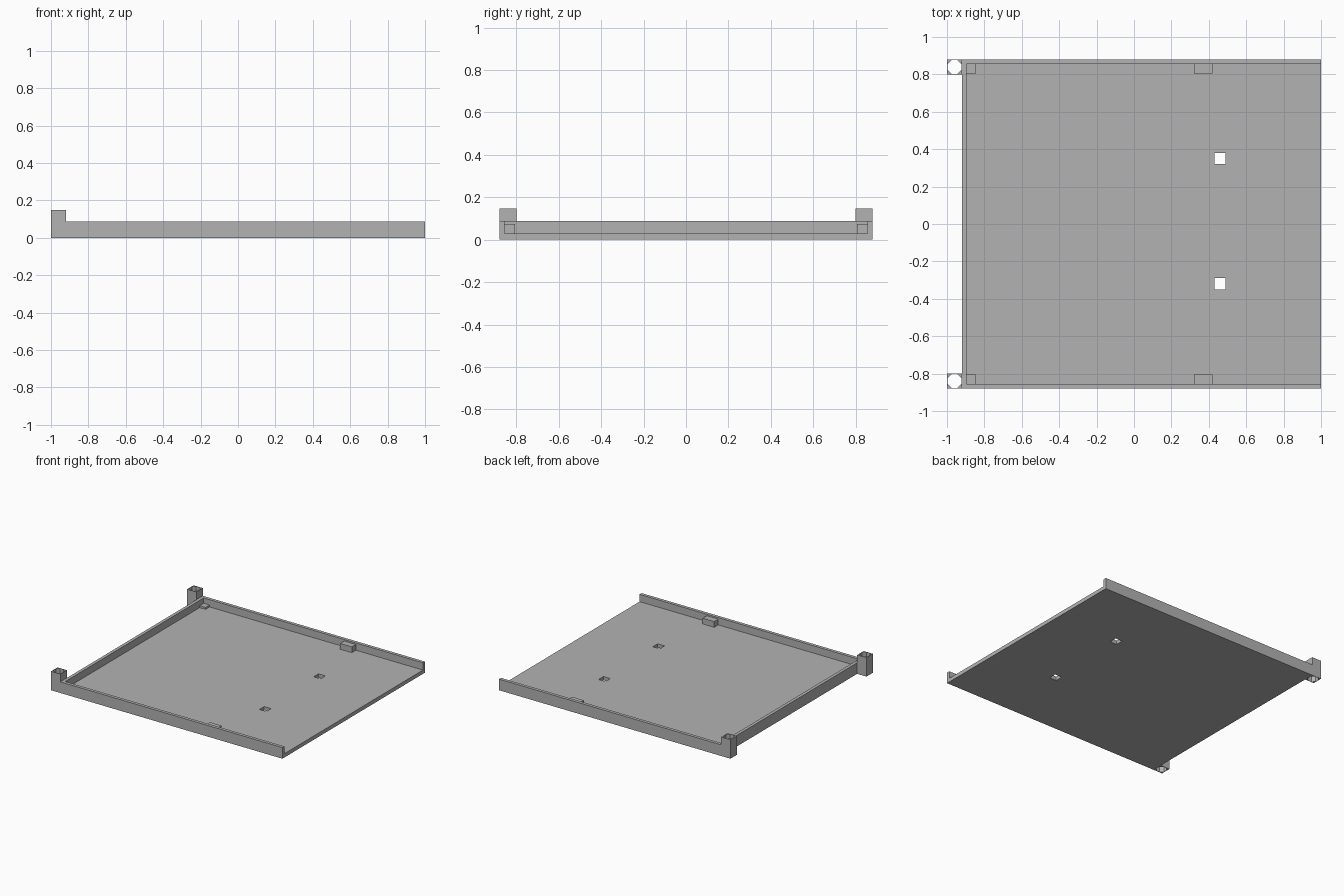
import bpy
import math

default = bpy.data.objects.get("Cube")
if default:
    bpy.data.objects.remove(default, do_unlink=True)

grey = bpy.data.materials.new("plain grey")
grey.use_nodes = True
colour = (0.45, 0.45, 0.45, 1)
grey.diffuse_color = colour
grey.node_tree.nodes["Principled BSDF"].inputs["Base Color"].default_value = colour


def box(name, low, high):
    """Box between two opposite corners."""
    bpy.ops.mesh.primitive_cube_add(size=1)
    ob = bpy.context.object
    ob.name = name
    for v in ob.data.vertices:
        v.co = [h if c > 0 else l for c, l, h in zip(v.co, low, high)]
    ob.data.materials.append(grey)
    return ob


def cut(ob, cutter):
    """Subtract a cutter, then discard it."""
    cutter.hide_render = True
    mod = ob.modifiers.new("cut", "BOOLEAN")
    mod.operation = "DIFFERENCE"
    mod.solver = "EXACT"
    mod.object = cutter
    bpy.context.view_layer.objects.active = ob
    bpy.ops.object.modifier_apply(modifier=mod.name)
    bpy.data.objects.remove(cutter, do_unlink=True)


FLOOR, RIM, TOP = 0.03, 0.087, 0.148
BACK, EDGE, INNER = -0.92, 0.88, 0.855

# Tray: three-walled, open on the +x side
tray = box("tray", (BACK, -EDGE, 0), (1, EDGE, RIM))
cut(tray, box("pocket", (-0.895, -INNER, FLOOR), (1.2, INNER, 0.3)))

# Two square slots through the floor
for y in (0.35, -0.32):
    cut(tray, box("slot", (0.43, y - 0.03, -0.1), (0.49, y + 0.03, 0.2)))

for side, label in ((-1, "right"), (1, "left")):
    def side_box(name, x0, x1, y0, y1, z0, z1):
        ys = sorted((side * y0, side * y1))
        return box(f"{label}_{name}", (x0, ys[0], z0), (x1, ys[1], z1))

    # Hollow corner post with an octagonal bore
    post = side_box("post", -1, BACK, 0.80, EDGE, 0, TOP)
    bpy.ops.mesh.primitive_cylinder_add(
        vertices=8, radius=0.037 / math.cos(math.pi / 8), depth=1,
        location=(-0.96, side * 0.84, 0), rotation=(0, 0, math.pi / 8))
    cut(post, bpy.context.object)

    # Low pad in the inner corner and taller block on the side wall
    side_box("corner_pad", -0.895, -0.845, 0.805, INNER, FLOOR, 0.045)
    side_box("wall_block", 0.32, 0.42, 0.805, INNER, FLOOR, 0.075)
